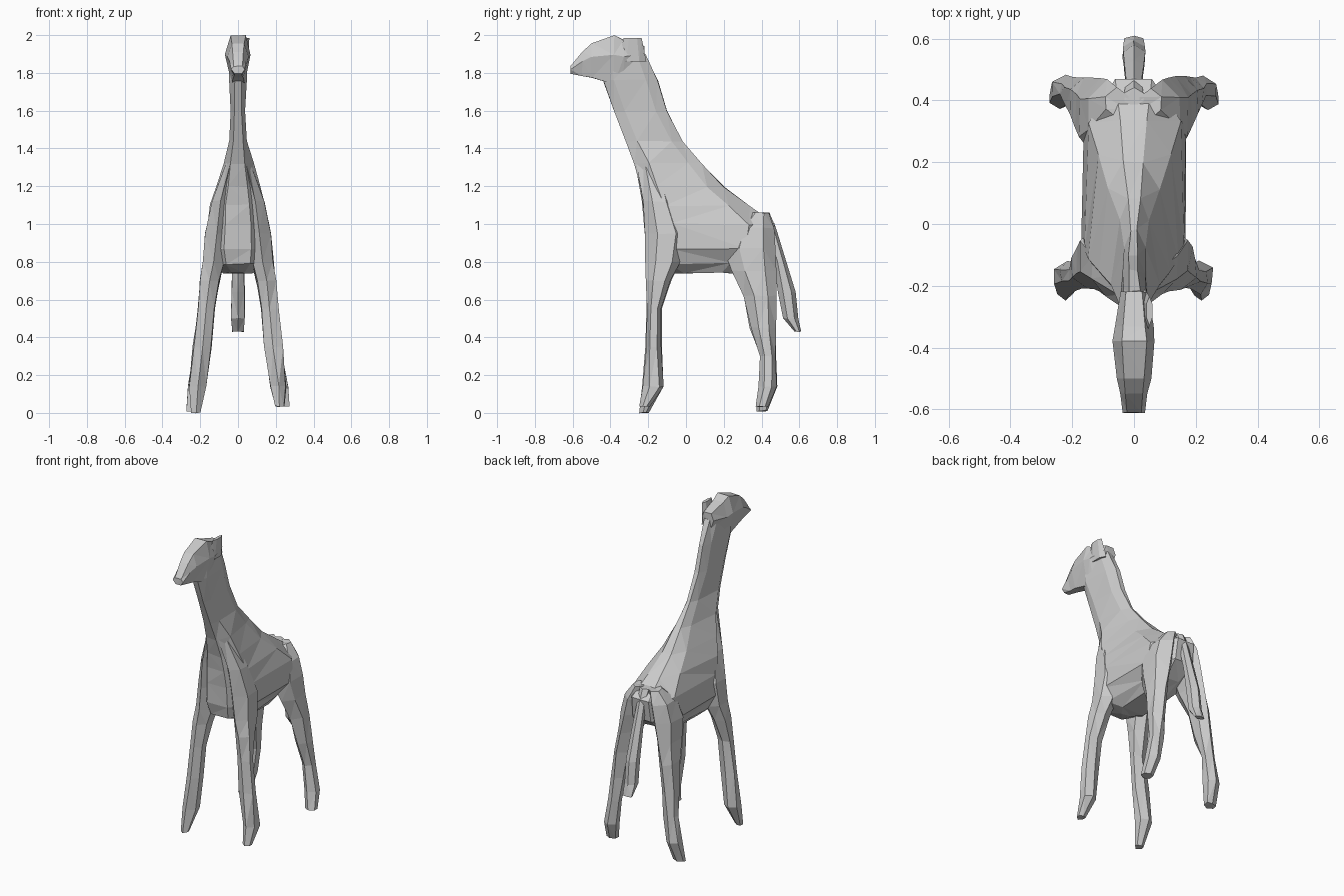
import bpy
import bmesh
import random
from mathutils import Vector

random.seed(4)
default = bpy.data.objects.get("Cube")
if default:
    bpy.data.objects.remove(default)

grey = bpy.data.materials.new("plain grey")
grey.use_nodes = True
tone = (0.6, 0.6, 0.6, 1)
grey.diffuse_color = tone
grey.node_tree.nodes["Principled BSDF"].inputs["Base Color"].default_value = tone


def loft(name, rings, rough=0.0):
    """Skin closed rings of points, cap both ends and facet the result."""
    bm = bmesh.new()
    loops = []
    for ring in rings:
        loop = []
        for point in ring:
            shift = Vector(random.uniform(-rough, rough) for axis in "xyz")
            loop.append(bm.verts.new(Vector(point) + shift))
        loops.append(loop)
    for low, high in zip(loops, loops[1:]):
        count = len(low)
        for i in range(count):
            j = (i + 1) % count
            bm.faces.new((low[i], low[j], high[j], high[i]))
    bm.faces.new(loops[0])
    bm.faces.new(loops[-1])
    bmesh.ops.triangulate(bm, faces=bm.faces[:])
    bmesh.ops.recalc_face_normals(bm, faces=bm.faces[:])
    mesh = bpy.data.meshes.new(name)
    bm.to_mesh(mesh)
    bm.free()
    mesh.materials.append(grey)
    obj = bpy.data.objects.new(name, mesh)
    bpy.context.collection.objects.link(obj)
    return obj


def torso_ring(z, front, back, wide_front, wide_back):
    """Eight-sided level slice, narrower at the breast and the spine."""
    depth = back - front
    half = [(wide_front * 0.45, front), (wide_front, front + depth * 0.2),
            (wide_back, back - depth * 0.2), (wide_back * 0.4, back)]
    right = [(x, y, z) for x, y in half]
    return right + [(-x, y, z) for x, y in reversed(half)]


def limb_ring(z, inner, outer, front, back, side=1):
    """Six-sided level slice of a leg."""
    mid = (inner + outer) / 2
    span = back - front
    outline = [(mid, front), (outer, front + span * 0.3),
               (outer, back - span * 0.25), (mid, back),
               (inner, back - span * 0.25), (inner, front + span * 0.3)]
    return [(side * x, y, z) for x, y in outline]


def head_ring(y, low, high, wide):
    """Six-sided upright slice of the head."""
    mid = low + (high - low) * 0.6
    return [(wide * 0.5, y, low), (wide, y, mid), (wide * 0.6, y, high),
            (-wide * 0.6, y, high), (-wide, y, mid), (-wide * 0.5, y, low)]


# Body and neck: height, front, back, front half width, back half width
torso = [
    (0.74, -0.07, 0.25, 0.08, 0.08),
    (0.79, -0.19, 0.35, 0.135, 0.12),
    (0.87, -0.21, 0.45, 0.167, 0.163),
    (1.0, -0.215, 0.465, 0.16, 0.15),
    (1.1, -0.225, 0.34, 0.145, 0.115),
    (1.2, -0.24, 0.2, 0.118, 0.08),
    (1.32, -0.27, 0.08, 0.08, 0.05),
    (1.44, -0.32, -0.02, 0.05, 0.035),
    (1.6, -0.38, -0.105, 0.042, 0.033),
    (1.76, -0.44, -0.15, 0.047, 0.037),
    (1.9, -0.44, -0.22, 0.05, 0.045),
]
loft("body_and_neck", [torso_ring(*row) for row in torso], 0.005)

# Head: depth, underside, top, half width
head = [
    (-0.61, 1.795, 1.835, 0.037),
    (-0.55, 1.785, 1.91, 0.045),
    (-0.5, 1.775, 1.955, 0.055),
    (-0.38, 1.74, 2.0, 0.068),
    (-0.33, 1.75, 1.975, 0.062),
    (-0.22, 1.84, 1.94, 0.045),
]
loft("head", [head_ring(*row) for row in head], 0.002)

# Single flat ear standing at the back of the head
loft("left_ear", [limb_ring(1.86, 0.015, 0.055, -0.36, -0.21),
                  limb_ring(1.985, 0.04, 0.06, -0.33, -0.235)])

# Legs, from shoulder or hip: height, inner x, outer x, front, back
front_leg = [
    (1.35, 0.02, 0.055, -0.27, -0.12),
    (1.12, 0.04, 0.137, -0.23, -0.06),
    (0.95, 0.05, 0.172, -0.215, 0.0),
    (0.8, 0.075, 0.188, -0.215, -0.03),
    (0.7, 0.1, 0.2, -0.212, -0.08),
    (0.55, 0.125, 0.213, -0.21, -0.13),
    (0.35, 0.14, 0.237, -0.213, -0.13),
    (0.14, 0.17, 0.255, -0.23, -0.115),
    (0.0, 0.2, 0.245, -0.245, -0.195),
]
back_leg = [
    (1.06, 0.02, 0.09, 0.34, 0.44),
    (0.98, 0.03, 0.15, 0.24, 0.465),
    (0.87, 0.05, 0.175, 0.2, 0.475),
    (0.75, 0.085, 0.19, 0.24, 0.475),
    (0.62, 0.115, 0.207, 0.305, 0.477),
    (0.45, 0.14, 0.222, 0.34, 0.477),
    (0.3, 0.16, 0.237, 0.395, 0.477),
    (0.14, 0.18, 0.265, 0.385, 0.48),
    (0.01, 0.205, 0.275, 0.37, 0.435),
]
for label, side, floor in (("left", 1, 0.035), ("right", -1, 0)):
    for part, rows in (("front_leg", front_leg), ("back_leg", back_leg)):
        rings = [limb_ring(max(z, floor), *row, side) for z, *row in rows]
        loft(f"{label}_{part}", rings, 0.004)

# Tail, hanging behind the rump
tail = [
    (1.06, -0.03, 0.03, 0.38, 0.44),
    (0.98, -0.025, 0.025, 0.42, 0.475),
    (0.8, -0.03, 0.03, 0.465, 0.53),
    (0.64, -0.035, 0.035, 0.485, 0.58),
    (0.5, -0.037, 0.037, 0.515, 0.595),
    (0.43, -0.03, 0.03, 0.575, 0.61),
]
loft("tail", [limb_ring(*row) for row in tail], 0.002)
